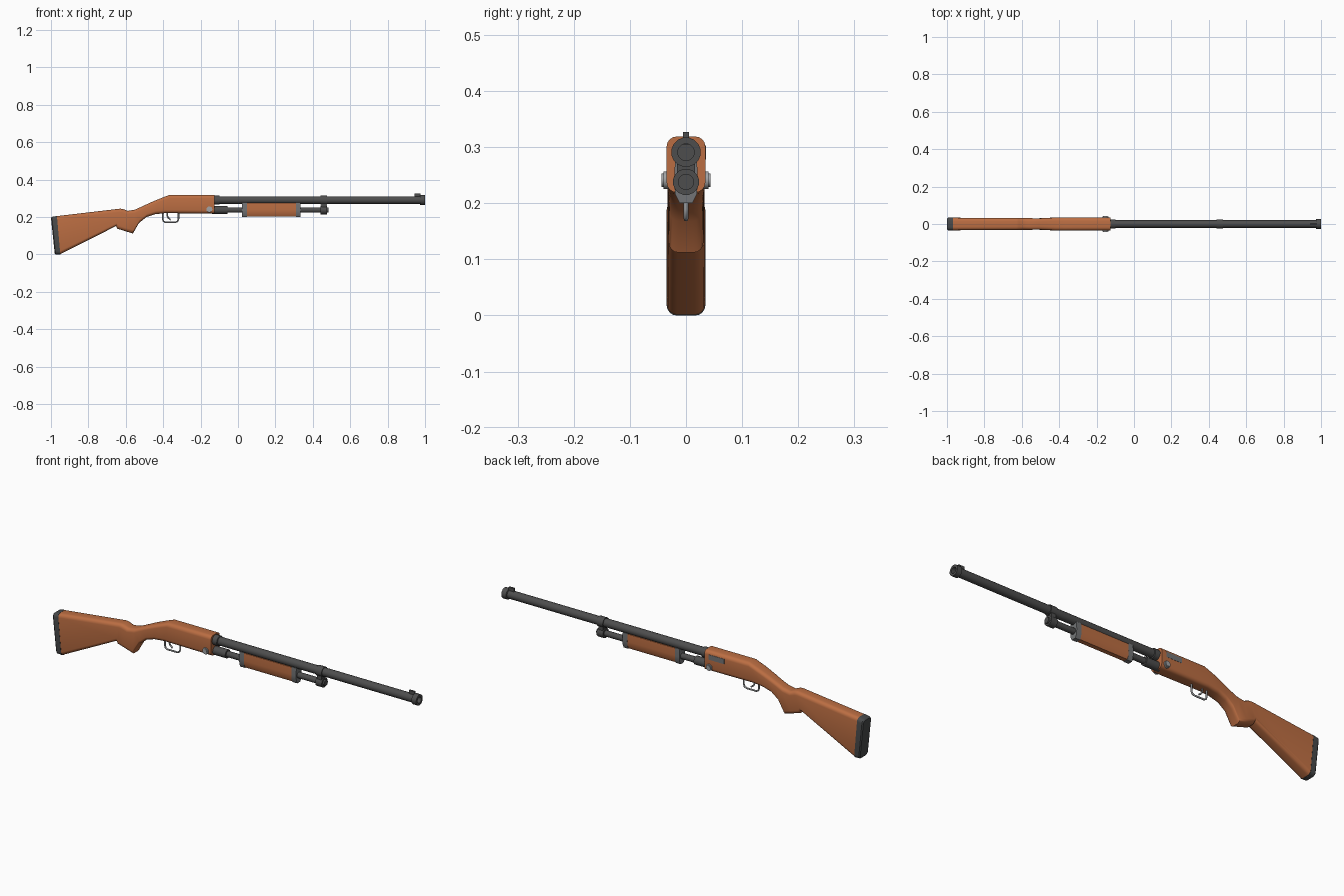
import bpy, bmesh, math
from mathutils import Vector

if "Cube" in bpy.data.objects:
    bpy.data.objects.remove(bpy.data.objects["Cube"])


def material(name, c):
    m = bpy.data.materials.new(name)
    m.diffuse_color = (*c, 1)
    m.use_nodes = True
    m.node_tree.nodes["Principled BSDF"].inputs["Base Color"].default_value = m.diffuse_color
    return m


WOOD = material("wood", (0.50, 0.155, 0.055))
DARK = material("dark_metal", (0.075, 0.075, 0.075))
RUBBER = material("dark_rubber", (0.065, 0.068, 0.07))
MID = material("mid_metal", (0.17, 0.175, 0.18))
LIGHT = material("light_metal", (0.36, 0.37, 0.38))


def finish(name, bm, mat, angle=35):
    bmesh.ops.recalc_face_normals(bm, faces=bm.faces)
    me = bpy.data.meshes.new(name)
    bm.to_mesh(me)
    bm.free()
    me.materials.append(mat)
    ob = bpy.data.objects.new(name, me)
    bpy.context.collection.objects.link(ob)
    bpy.ops.object.select_all(action='DESELECT')
    ob.select_set(True)
    bpy.context.view_layer.objects.active = ob
    bpy.ops.object.shade_smooth_by_angle(angle=math.radians(angle))
    return ob


def skin(name, rings, mat, angle=35):
    """Bridge a list of closed rings and cap both ends."""
    bm = bmesh.new()
    vs = [[bm.verts.new(p) for p in r] for r in rings]
    n = len(vs[0])
    for a, b in zip(vs, vs[1:]):
        for i in range(n):
            j = (i + 1) % n
            bm.faces.new((a[i], a[j], b[j], b[i]))
    bm.faces.new(vs[0])
    bm.faces.new(vs[-1])
    return finish(name, bm, mat, angle)


def rounded_ring(xt, zt, xb, zb, w, r=0.018, seg=4):
    """Rounded rectangle section, sheared between its top and bottom x."""
    ring = []
    for cy, cz, a0 in ((w - r, zt - r, 0), (r - w, zt - r, 90),
                       (r - w, zb + r, 180), (w - r, zb + r, 270)):
        for k in range(seg + 1):
            a = math.radians(a0 + 90 * k / seg)
            y, z = cy + r * math.cos(a), cz + r * math.sin(a)
            ring.append((xb + (xt - xb) * (z - zb) / (zt - zb), y, z))
    return ring


def lathe(name, profile, z, mat, n=16):
    """Turn (x, radius) points about an axis parallel to x."""
    rings = [[(x, r * math.cos(2 * math.pi * (k + .5) / n),
               z + r * math.sin(2 * math.pi * (k + .5) / n)) for k in range(n)]
             for x, r in profile]
    return skin(name, rings, mat)


def box(name, x, y, z, mat):
    return skin(name, [[(a, y[0], z[0]), (a, y[1], z[0]), (a, y[1], z[1]), (a, y[0], z[1])]
                       for a in x], mat)


def wire(name, pts, r, mat, n=8):
    """Sweep a round section along (x, z) points in the y = 0 plane."""
    P = [Vector((x, 0, z)) for x, z in pts]
    rings = []
    for i, p in enumerate(P):
        t = (P[min(i + 1, len(P) - 1)] - P[max(i - 1, 0)]).normalized()
        side = Vector((0, 1, 0))
        up = t.cross(side)
        rings.append([p + r * (math.cos(2 * math.pi * k / n) * side
                               + math.sin(2 * math.pi * k / n) * up) for k in range(n)])
    return skin(name, rings, mat, 60)


# Stock, grip and receiver in one body: top x, top z, bottom x, bottom z, half width
stations = [
    (-0.970, 0.205, -0.953, 0.000, 0.0335),
    (-0.630, 0.245, -0.652, 0.152, 0.0325),
    (-0.615, 0.243, -0.645, 0.138, 0.0325),
    (-0.590, 0.233, -0.600, 0.124, 0.0315),
    (-0.550, 0.240, -0.562, 0.112, 0.0310),
    (-0.510, 0.258, -0.530, 0.168, 0.0300),
    (-0.470, 0.277, -0.490, 0.200, 0.0315),
    (-0.420, 0.298, -0.445, 0.215, 0.0340),
    (-0.365, 0.319, -0.390, 0.221, 0.0345),
    (-0.125, 0.319, -0.125, 0.219, 0.0345),
]
skin("stock_and_receiver", [rounded_ring(*s) for s in stations], WOOD)

# Butt pad
skin("butt_pad", [rounded_ring(-1.0, 0.196, -0.980, 0.006, 0.030, 0.014),
                  rounded_ring(-0.995, 0.201, -0.975, 0.001, 0.0345),
                  rounded_ring(-0.968, 0.206, -0.950, 0.000, 0.0345)], RUBBER)

# Barrel with breech collar, muzzle ring and recessed bore
lathe("barrel", [(-0.14, 0.025), (-0.10, 0.025), (-0.098, 0.0205), (0.972, 0.0205),
                 (0.974, 0.0265), (1.0, 0.0265), (1.0, 0.015), (0.95, 0.015)], 0.291, DARK)
box("front_sight", (0.945, 0.975), (-0.005, 0.005), (0.305, 0.327), DARK)

# Magazine tube with thick rear sleeve
lathe("magazine_tube", [(-0.14, 0.021), (-0.056, 0.021), (-0.055, 0.0145),
                        (0.485, 0.0145)], 0.238, DARK)

# Clamp joining the tube and barrel
lathe("tube_clamp_ring", [(0.442, 0.0235), (0.477, 0.0235)], 0.238, DARK)
lathe("barrel_clamp_ring", [(0.442, 0.0245), (0.477, 0.0245)], 0.291, DARK)
box("clamp_web", (0.447, 0.472), (-0.016, 0.016), (0.245, 0.285), DARK)


# Pump handle with end caps
def pump_part(name, x0, x1, grow, mat):
    half = [(0.018, 0.276), (0.020, 0.240), (0.018, 0.217), (0.011, 0.203)]
    sec = half + [(-y, z) for y, z in reversed(half)]
    skin(name, [[(x, y * (1 + grow), 0.24 + (z - 0.24) * (1 + grow)) for y, z in sec]
                for x in (x0, x1)], mat, 45)


pump_part("pump_handle", 0.035, 0.325, 0, WOOD)
for label, x in (("rear", 0.021), ("front", 0.309)):
    pump_part(f"pump_cap_{label}", x, x + 0.026, 0.07, MID)

# Receiver pins on both sides
bm = bmesh.new()
bmesh.ops.create_cone(bm, cap_ends=True, segments=16, radius1=0.016, radius2=0.016, depth=0.088)
bmesh.ops.bevel(bm, geom=[e for e in bm.edges if abs(e.verts[0].co.z - e.verts[1].co.z) < 1e-5],
                offset=0.004, segments=2, affect='EDGES')
pin = finish("receiver_pin", bm, LIGHT)
pin.rotation_euler.x = math.pi / 2
pin.location = (-0.153, 0, 0.241)

# Ejection port plate on the back side
box("ejection_port", (-0.235, -0.15), (0.028, 0.0355), (0.278, 0.303), MID)

# Trigger guard and trigger
wire("trigger_guard", [(-0.403, 0.228), (-0.403, 0.19), (-0.399, 0.178), (-0.388, 0.172),
                       (-0.335, 0.172), (-0.323, 0.177), (-0.318, 0.19), (-0.318, 0.228)],
     0.0042, LIGHT)
wire("trigger", [(-0.378, 0.228), (-0.378, 0.207), (-0.372, 0.195), (-0.36, 0.186)],
     0.004, LIGHT)
